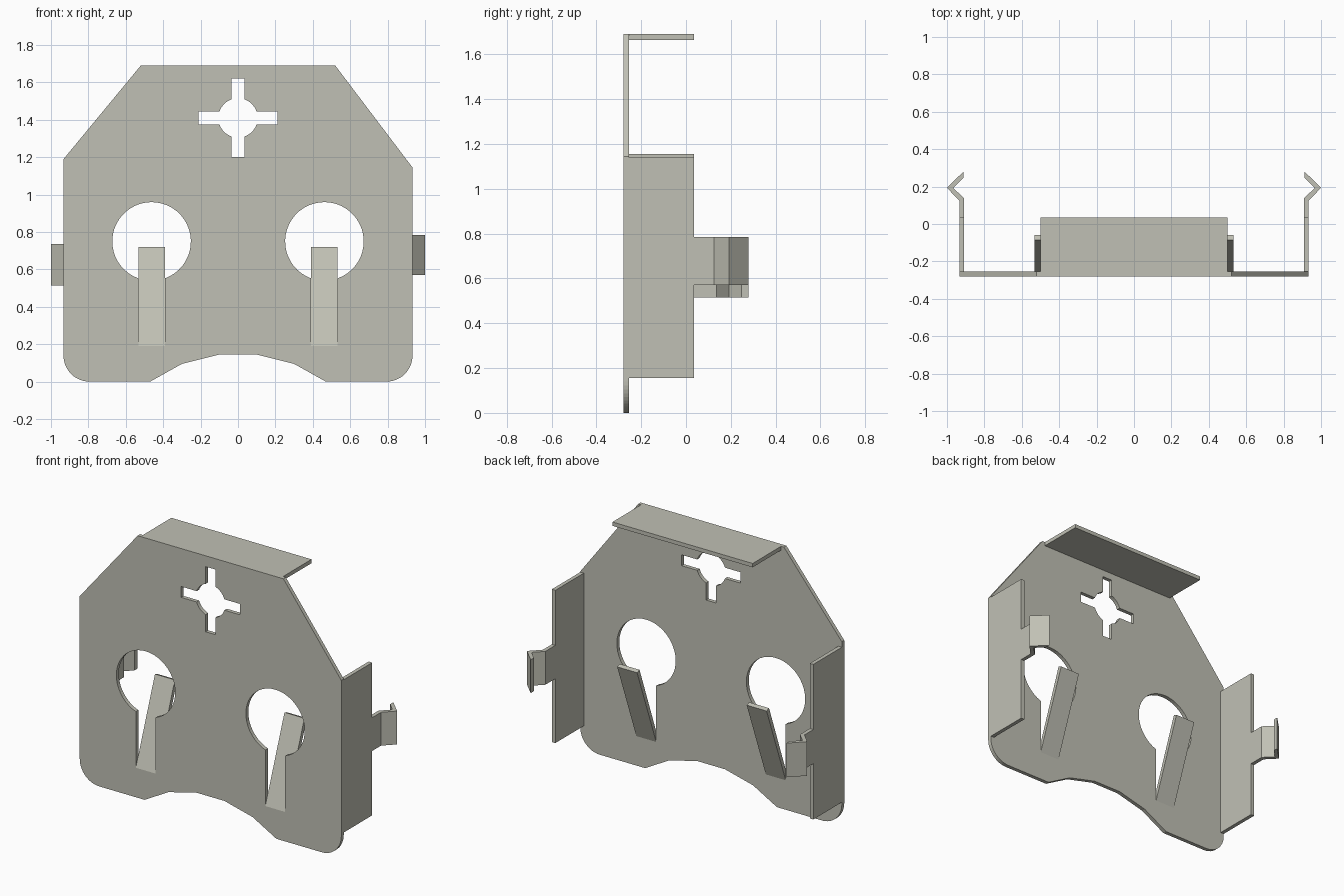
import bpy
from math import sin, cos, pi, asin, radians

if "Cube" in bpy.data.objects:
    bpy.data.objects.remove(bpy.data.objects["Cube"], do_unlink=True)

T = 0.025                 # sheet thickness
FRONT, FLANGE_Y = -0.28, 0.035
WIDE = 0.933

mat = bpy.data.materials.new("warm grey sheet metal")
mat.use_nodes = True
colour = (0.53, 0.53, 0.46, 1)
mat.diffuse_color = colour
mat.node_tree.nodes["Principled BSDF"].inputs["Base Color"].default_value = colour


def arc(cx, cy, r, a0, a1, n):
    return [(cx + r * cos(a0 + (a1 - a0) * i / n),
             cy + r * sin(a0 + (a1 - a0) * i / n)) for i in range(n + 1)]


def sheet(name, loops, thickness, place):
    """Fill the loops (the first is the outline, others are holes), extrude, and place in space."""
    curve = bpy.data.curves.new(name, "CURVE")
    curve.dimensions, curve.fill_mode = "2D", "BOTH"
    curve.extrude = thickness / 2
    for pts in loops:
        sp = curve.splines.new("POLY")
        sp.points.add(len(pts) - 1)
        for p, (x, y) in zip(sp.points, pts):
            p.co = (x, y, 0, 1)
        sp.use_cyclic_u = True
    tmp = bpy.data.objects.new(name + "_curve", curve)
    bpy.context.collection.objects.link(tmp)
    bpy.context.view_layer.update()
    dg = bpy.context.evaluated_depsgraph_get()
    mesh = bpy.data.meshes.new_from_object(tmp.evaluated_get(dg))
    bpy.data.objects.remove(tmp, do_unlink=True)
    for v in mesh.vertices:
        v.co = place(*v.co)
    return finish(name, mesh)


def finish(name, mesh):
    import bmesh
    bm = bmesh.new()
    bm.from_mesh(mesh)
    bmesh.ops.remove_doubles(bm, verts=bm.verts, dist=1e-5)
    bmesh.ops.recalc_face_normals(bm, faces=bm.faces)
    bm.to_mesh(mesh)
    bm.free()
    mesh.materials.clear()
    mesh.materials.append(mat)
    for p in mesh.polygons:
        p.material_index = 0
        p.use_smooth = False
    ob = bpy.data.objects.new(name, mesh)
    bpy.context.collection.objects.link(ob)
    return ob


# Face plate outline with rounded lower corners and a stepped arch
R = 0.14
outline = [(-0.52, 1.69), (-WIDE, 1.19)]
outline += arc(-WIDE + R, R, R, pi, 1.5 * pi, 12)
outline += [(-0.47, 0), (-0.3, 0.095), (-0.1, 0.145),
            (0.1, 0.145), (0.3, 0.095), (0.47, 0)]
outline += arc(WIDE - R, R, R, 1.5 * pi, 2 * pi, 12)
outline += [(WIDE, 1.145), (0.52, 1.69)]

# Keyhole openings: a round hole joined to the slot the tongue is bent from
HOLE_X, HOLE_Z, HOLE_R, SLOT, SLOT_Z = 0.462, 0.75, 0.21, 0.071, 0.19


def keyhole(cx):
    a = asin(SLOT / HOLE_R)
    return arc(cx, HOLE_Z, HOLE_R, -pi / 2 + a, 1.5 * pi - a, 40) + [
        (cx - SLOT, SLOT_Z), (cx + SLOT, SLOT_Z)]


# Cross-shaped opening with a round middle
cross = []
for k in range(4):
    t, w, reach = k * pi / 2, 0.035, 0.21
    a = asin(w / 0.105)
    for u, v in ((reach, -w), (reach, w)):
        cross.append((u * cos(t) - v * sin(t), 1.41 + u * sin(t) + v * cos(t)))
    cross += arc(0, 1.41, 0.105, t + a, t + pi / 2 - a, 8)

sheet("face_plate", [outline, keyhole(-HOLE_X), keyhole(HOLE_X), cross], T,
      lambda x, y, z: (x, FRONT + T / 2 - z, y))

# Top flange folded backwards
sheet("top_flange", [[(-0.5, FRONT), (0.5, FRONT), (0.5, FLANGE_Y), (-0.5, FLANGE_Y)]], T,
      lambda x, y, z: (x, y, 1.69 - T / 2 + z))

# Bent tongues leaning back through the slots
tongue = [(FRONT, SLOT_Z), (FRONT + T, SLOT_Z), (-0.06, 0.711), (-0.085, 0.72)]
for side, s in (("left", 1), ("right", -1)):
    sheet(side + "_tongue", [tongue], 2 * SLOT,
          lambda x, y, z: (s * HOLE_X + z, x, y))

# Side flanges, each with a V-shaped spring clip
clip = [(WIDE, FLANGE_Y), (WIDE, 0.125), (1.0, 0.193), (0.912, 0.28), (0.912, 0.248),
        (0.966, 0.193), (WIDE - T, 0.136), (WIDE - T, FLANGE_Y)]
for side, s, top, low, high in (("left", 1, 1.14, 0.57, 0.785),
                                ("right", -1, 1.155, 0.515, 0.735)):
    sheet(side + "_side_flange",
          [[(FRONT, 0.155), (FLANGE_Y, 0.155), (FLANGE_Y, top), (FRONT, top)]], T,
          lambda x, y, z: (s * (WIDE - T / 2) + z, x, y))
    sheet(side + "_spring_clip", [clip], high - low,
          lambda x, y, z: (s * x, y, (low + high) / 2 + z))
